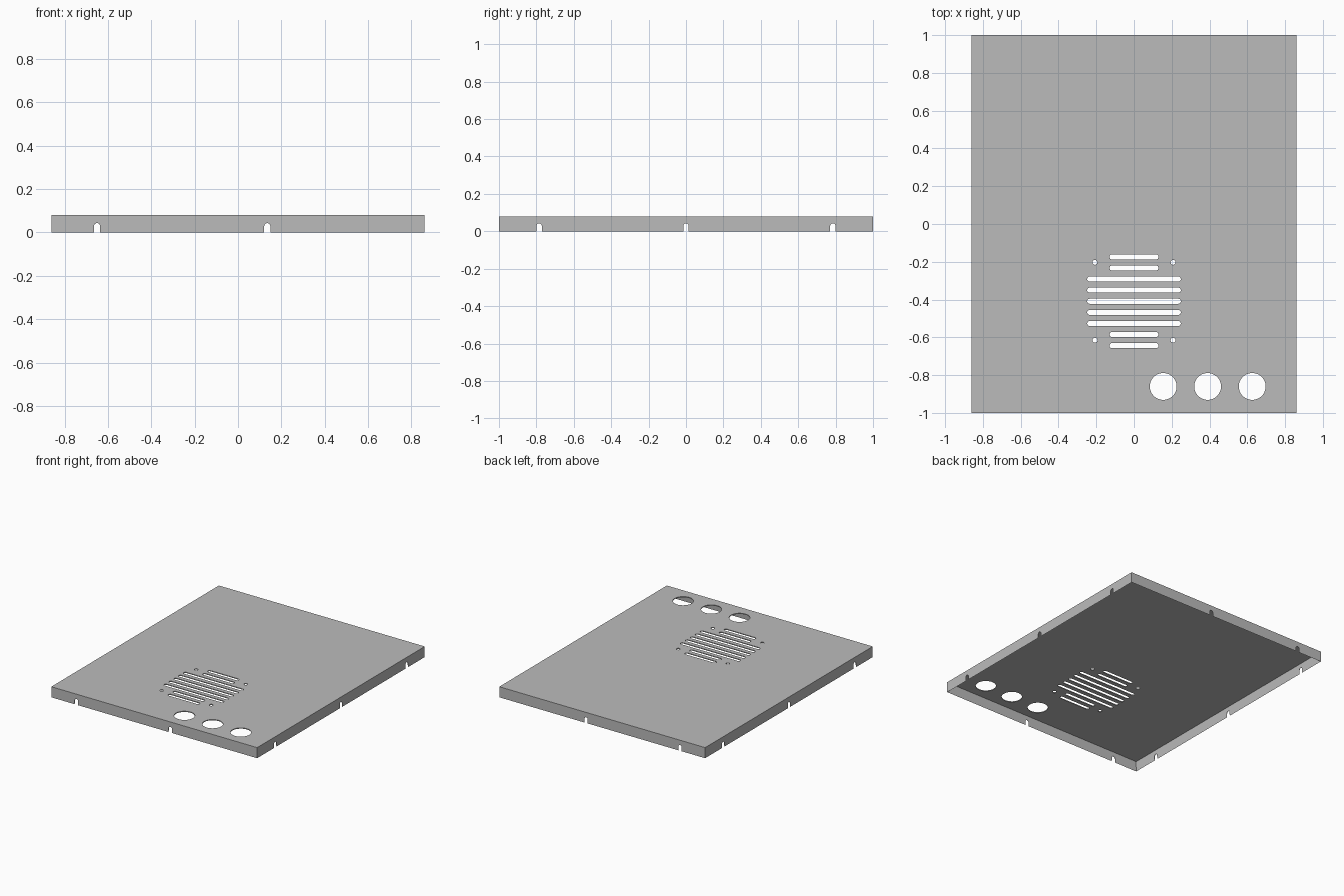
import bpy, bmesh
from math import pi, sin, cos
from mathutils import Matrix, Vector

if "Cube" in bpy.data.objects:
    bpy.data.objects.remove(bpy.data.objects["Cube"], do_unlink=True)

WIDTH, DEPTH, HEIGHT, SHEET = 1.72, 2.0, 0.08, 0.006

grey = bpy.data.materials.new("sheet_grey")
grey.use_nodes = True
grey.diffuse_color = (0.5, 0.5, 0.5, 1)
grey.node_tree.nodes["Principled BSDF"].inputs["Base Color"].default_value = grey.diffuse_color


def make_object(name, bm):
    bmesh.ops.recalc_face_normals(bm, faces=bm.faces)
    mesh = bpy.data.meshes.new(name)
    bm.to_mesh(mesh)
    bm.free()
    mesh.materials.append(grey)
    obj = bpy.data.objects.new(name, mesh)
    bpy.context.collection.objects.link(obj)
    return obj


def pill_prism(bm, centre, half_length, radius, length, turn=Matrix(), steps=12):
    """Rounded slot (a circle when half_length equals radius), extruded along z, then turned."""
    straight = half_length - radius
    points = []
    for side in (1, -1):
        for i in range(steps + 1):
            a = -pi / 2 + pi * i / steps
            if straight == 0 and i == steps:
                continue
            points.append((side * (straight + radius * cos(a)), side * radius * sin(a)))
    low, high = [[bm.verts.new(Vector(centre) + turn @ Vector((x, y, z))) for x, y in points]
                 for z in (-length / 2, length / 2)]
    bm.faces.new(low)
    bm.faces.new(high)
    for i in range(len(points)):
        j = (i + 1) % len(points)
        bm.faces.new((low[i], low[j], high[j], high[i]))


# Folded tray: top sheet with four walls, open underneath
bm = bmesh.new()
bmesh.ops.create_cube(bm, size=1, matrix=Matrix.Translation((0, 0, HEIGHT / 2))
                      @ Matrix.Diagonal((WIDTH, DEPTH, HEIGHT, 1)))
bm.faces.ensure_lookup_table()
bottom = min(bm.faces, key=lambda f: f.calc_center_median().z)
bmesh.ops.inset_region(bm, faces=[bottom], thickness=SHEET, use_even_offset=True)
bmesh.ops.translate(bm, verts=bottom.verts, vec=(0, 0, HEIGHT - SHEET))
cover = make_object("cover_panel", bm)

# Openings in the top sheet
bm = bmesh.new()
GRILLE_Y = -0.409
for row in range(-4, 5):
    half = 0.248 if abs(row) < 3 else 0.13
    pill_prism(bm, (0, GRILLE_Y + row * 0.0587, HEIGHT), half, 0.0135, 0.04)
for sx in (-1, 1):
    for sy in (-1, 1):
        pill_prism(bm, (sx * 0.207, GRILLE_Y + sy * 0.206, HEIGHT), 0.013, 0.013, 0.04)
for x in (0.155, 0.39, 0.626):
    pill_prism(bm, (x, -0.86, HEIGHT), 0.071, 0.071, 0.04, steps=24)
top_cutter = make_object("top_openings_cutter", bm)

# Round-topped notches in the lower edge of the walls
upright = Matrix.Rotation(pi / 2, 4, 'X') @ Matrix.Rotation(pi / 2, 4, 'Z')
sideways = Matrix.Rotation(pi / 2, 4, 'Z') @ upright
bm = bmesh.new()
for x in (-0.65, 0.135):
    pill_prism(bm, (x, 0, 0), 0.043, 0.014, DEPTH + 0.1, upright)
end_cutter = make_object("front_back_notch_cutter", bm)
bm = bmesh.new()
for y in (-0.785, 0, 0.785):
    pill_prism(bm, (0, y, 0), 0.043, 0.014, WIDTH + 0.1, sideways)
side_cutter = make_object("side_notch_cutter", bm)

# Cut the openings, then drop the cutters
cutters = (top_cutter, end_cutter, side_cutter)
for cutter in cutters:
    cutter.hide_render = True
    mod = cover.modifiers.new(cutter.name, 'BOOLEAN')
    mod.operation, mod.solver, mod.object = 'DIFFERENCE', 'EXACT', cutter
bpy.context.view_layer.update()
cut_mesh = bpy.data.meshes.new_from_object(cover.evaluated_get(bpy.context.evaluated_depsgraph_get()))
cover.modifiers.clear()
cover.data = cut_mesh
for cutter in cutters:
    bpy.data.objects.remove(cutter, do_unlink=True)

bpy.ops.object.select_all(action='DESELECT')
cover.select_set(True)
bpy.context.view_layer.objects.active = cover
bpy.ops.object.shade_smooth_by_angle(angle=pi / 6)
